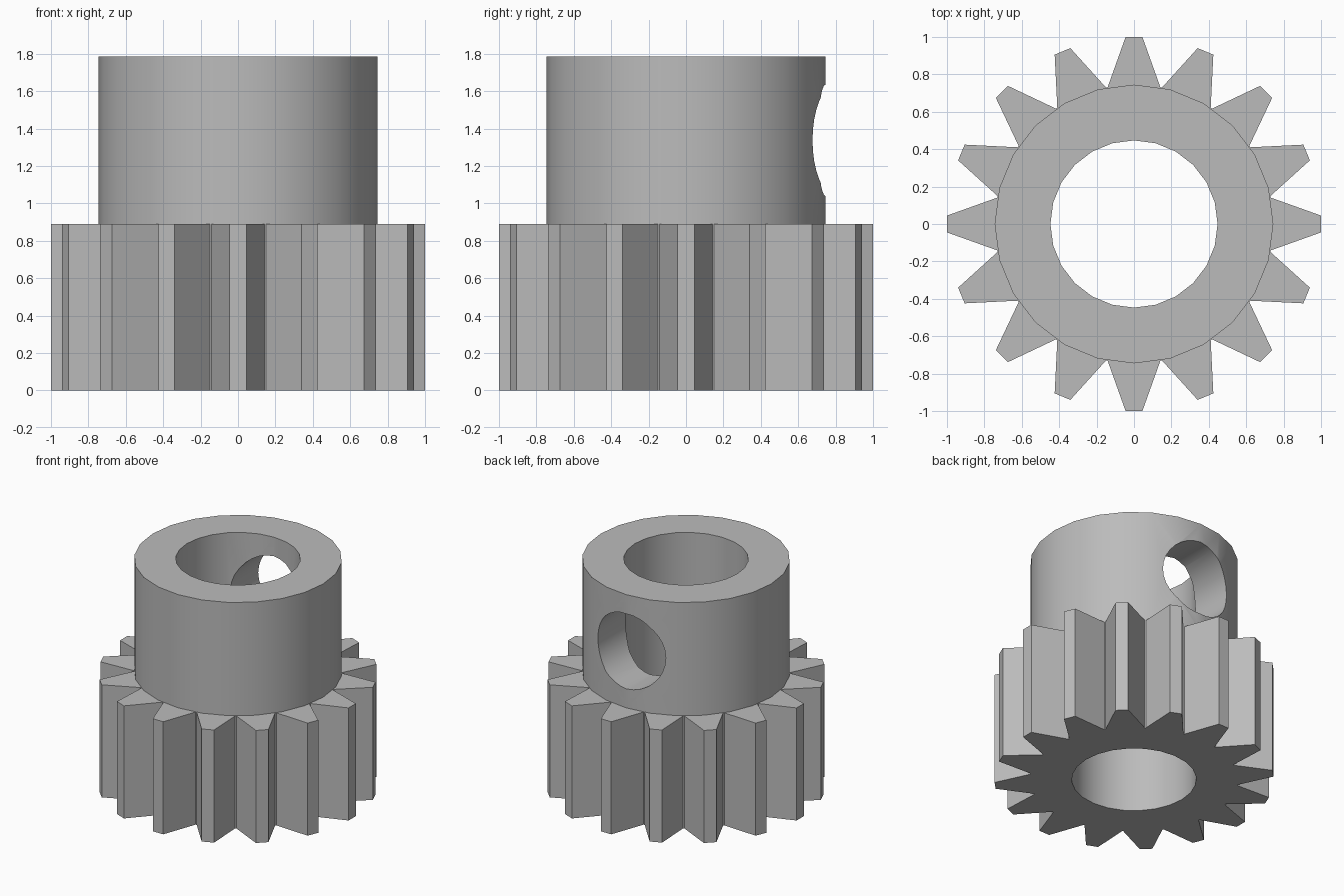
import bpy
import bmesh
from math import cos, sin, pi, radians
from mathutils import Matrix

if "Cube" in bpy.data.objects:
    bpy.data.objects.remove(bpy.data.objects["Cube"], do_unlink=True)

TEETH = 16
GEAR_TOP, HUB_TOP = 0.89, 1.785
HUB_R, BORE_R, HOLE_R = 0.745, 0.447, 0.297
HOLE_Z = 1.337

steel = bpy.data.materials.new("plain_grey")
steel.use_nodes = True
GREY = (0.5, 0.5, 0.5, 1)
steel.diffuse_color = GREY
steel.node_tree.nodes["Principled BSDF"].inputs["Base Color"].default_value = GREY


def polar(radius, angle):
    return (radius * cos(angle), radius * sin(angle))


def circle(radius, sides):
    return [polar(radius, 2 * pi * i / sides) for i in range(sides)]


def prism(name, outline, bottom, top, matrix=Matrix()):
    """Closed solid: a flat outline extruded along z, then transformed."""
    bm = bmesh.new()
    base = bm.faces.new([bm.verts.new((x, y, bottom)) for x, y in outline])
    grown = bmesh.ops.extrude_face_region(bm, geom=[base])["geom"]
    moved = [v for v in grown if isinstance(v, bmesh.types.BMVert)]
    bmesh.ops.translate(bm, verts=moved, vec=(0, 0, top - bottom))
    bmesh.ops.recalc_face_normals(bm, faces=bm.faces)
    bm.transform(matrix)
    mesh = bpy.data.meshes.new(name)
    bm.to_mesh(mesh)
    bm.free()
    mesh.materials.append(steel)
    obj = bpy.data.objects.new(name, mesh)
    bpy.context.collection.objects.link(obj)
    return obj


def cut(obj, cutters):
    """Subtract the cutters, then shade smooth while keeping edges sharp."""
    for cutter in cutters:
        mod = obj.modifiers.new("cut", "BOOLEAN")
        mod.operation, mod.solver, mod.object = "DIFFERENCE", "EXACT", cutter
    bpy.ops.object.select_all(action="DESELECT")
    obj.select_set(True)
    bpy.context.view_layer.objects.active = obj
    for mod in list(obj.modifiers):
        bpy.ops.object.modifier_apply(modifier=mod.name)
    bpy.ops.object.shade_smooth_by_angle(angle=radians(25))


# Toothed ring: straight flanks, narrow flat tips, tight valleys
tooth = [(HUB_R, -10.9), (1.0, -2.6), (1.0, 2.6), (HUB_R, 10.9)]
gear_outline = [polar(r, radians(a) + 2 * pi * i / TEETH)
                for i in range(TEETH) for r, a in tooth]
gear = prism("gear_teeth", gear_outline, 0, GEAR_TOP)

# Plain collar above the teeth
hub = prism("hub_collar", circle(HUB_R, 24), GEAR_TOP, HUB_TOP)

# Shaft bore, and set-screw hole through the back wall only
bore = prism("bore_cutter", circle(BORE_R, 24), -0.2, HUB_TOP + 0.2)
to_back = Matrix.Translation((0, 0, HOLE_Z)) @ Matrix.Rotation(-pi / 2, 4, "X")
screw_hole = prism("screw_hole_cutter", circle(HOLE_R, 32), 0.1, 1.0, to_back)

cut(gear, [bore])
cut(hub, [bore, screw_hole])

for cutter in (bore, screw_hole):
    bpy.data.objects.remove(cutter, do_unlink=True)
